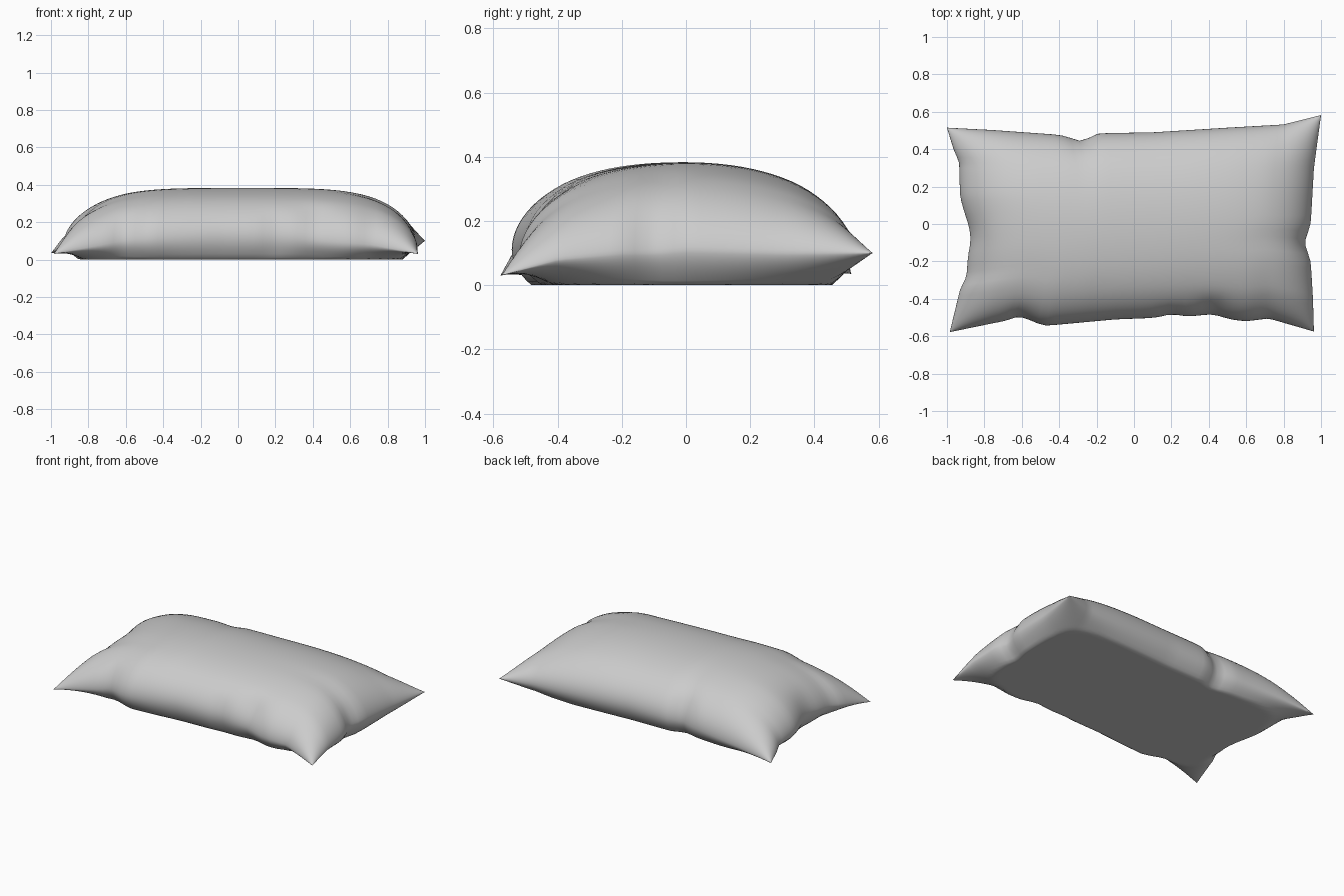
import bpy, bmesh, math
from mathutils import Vector

if "Cube" in bpy.data.objects:
    bpy.data.objects.remove(bpy.data.objects["Cube"])

# Seam edges of the cushion: (x, y, z) points running along each side
FRONT = [(-.985, -.578, .03), (-.75, -.53, .075), (-.62, -.515, .10), (-.48, -.545, .11),
         (-.1, -.51, .13), (.3, -.495, .12), (.45, -.508, .10), (.6, -.52, .09),
         (.72, -.505, .08), (.962, -.575, .03)]
BACK = [(-1, .515, .035), (-.75, .502, .07), (-.4, .477, .10), (-.28, .458, .10),
        (-.2, .485, .11), (.1, .49, .12), (.5, .515, .11), (.8, .532, .10), (1, .582, .10)]
LEFT = [(-.985, -.578, .03), (-.93, -.35, .08), (-.895, -.28, .09), (-.885, -.1, .11),
        (-.9, .02, .11), (-.93, .15, .10), (-.935, .33, .08), (-.965, .4, .06), (-1, .515, .035)]
RIGHT = [(.962, -.575, .03), (.957, -.4, .08), (.945, -.2, .10), (.925, -.1, .10),
         (.945, 0, .11), (.962, .3, .10), (1, .582, .10)]

# Pinched folds along the seam: x, y, radius, inward push
FOLDS = [(.42, -.47, .08, .025), (.2, -.5, .06, .015), (-.6, -.52, .08, .02),
         (-.28, .46, .07, .015), (-.9, -.05, .09, .015), (.93, -.1, .07, .012)]


def along(points, t, axis):
    """Point on an edge at -1..1, measured along one axis."""
    a, b = points[0][axis], points[-1][axis]
    target = a + (b - a) * (t + 1) / 2
    for p, q in zip(points, points[1:]):
        if target <= q[axis] + 1e-6:
            k = (target - p[axis]) / (q[axis] - p[axis])
            return Vector(p).lerp(Vector(q), k)
    return Vector(points[-1])


def patch(u, v):
    """Seam surface stretched between the four edges."""
    s, t = (u + 1) / 2, (v + 1) / 2
    f, b = along(FRONT, u, 0), along(BACK, u, 0)
    l, r = along(LEFT, v, 1), along(RIGHT, v, 1)
    c = [Vector(p) for p in (FRONT[0], FRONT[-1], BACK[0], BACK[-1])]
    return (f * (1 - t) + b * t + l * (1 - s) + r * s
            - c[0] * (1 - s) * (1 - t) - c[1] * s * (1 - t)
            - c[2] * (1 - s) * t - c[3] * s * t)


def fullness(u, v):
    return max(0, 1 - u ** 4) ** .6 * math.sqrt(max(0, 1 - v * v))


def cushion_point(u, v, top):
    p = patch(u, v)
    full = fullness(u, v)
    if top:
        p.z += (.383 - p.z) * full
    else:
        p.z *= 1 - min(1, 2.2 * full)
    for x, y, radius, push in FOLDS:
        d2 = (p.x - x) ** 2 + (p.y - y) ** 2
        w = push * math.exp(-d2 / radius ** 2)
        if abs(y) > .4:
            p.y -= math.copysign(w, y)
        else:
            p.x -= math.copysign(w, x)
    return p


# Cushion: padded top and flat underside sharing one seam
NX, NY = 64, 44
bm = bmesh.new()
us = [math.sin(math.pi / 2 * (2 * i / NX - 1)) for i in range(NX + 1)]
vs = [math.sin(math.pi / 2 * (2 * j / NY - 1)) for j in range(NY + 1)]
sheets = []
for top in (True, False):
    grid = {}
    for i, u in enumerate(us):
        for j, v in enumerate(vs):
            on_seam = i in (0, NX) or j in (0, NY)
            if on_seam and sheets:
                grid[i, j] = sheets[0][i, j]
            else:
                grid[i, j] = bm.verts.new(cushion_point(u, v, top))
    sheets.append(grid)
    for i in range(NX):
        for j in range(NY):
            quad = [grid[i, j], grid[i + 1, j], grid[i + 1, j + 1], grid[i, j + 1]]
            face = bm.faces.new(quad if top else quad[::-1])
            face.smooth = True

mesh = bpy.data.meshes.new("cushion")
bm.to_mesh(mesh)
bm.free()
cushion = bpy.data.objects.new("cushion", mesh)
bpy.context.collection.objects.link(cushion)

# Plain grey fabric
fabric = bpy.data.materials.new("grey fabric")
fabric.diffuse_color = (.6, .6, .6, 1)
fabric.use_nodes = True
fabric.node_tree.nodes["Principled BSDF"].inputs["Base Color"].default_value = fabric.diffuse_color
mesh.materials.append(fabric)
